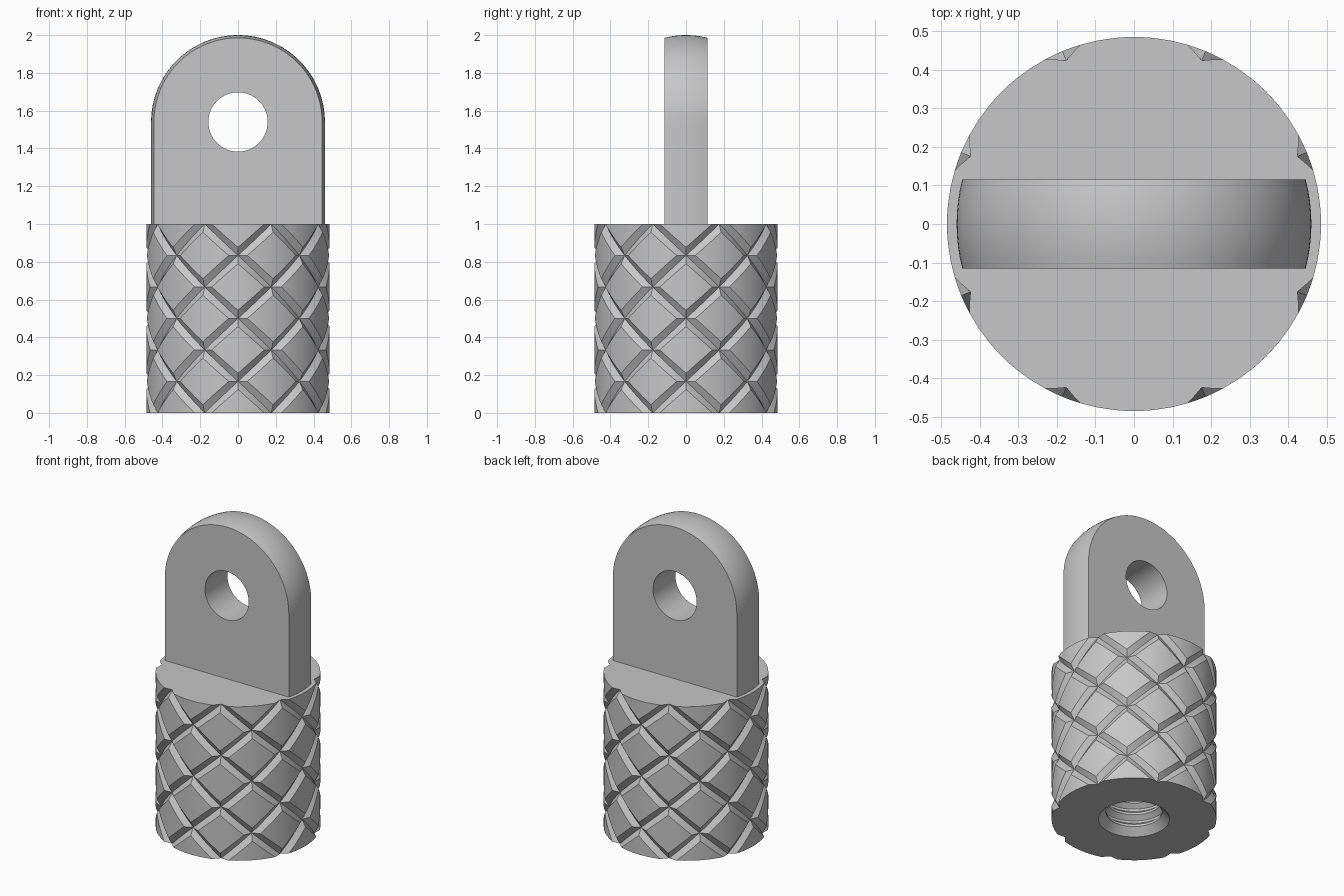
import bpy, bmesh, math

if "Cube" in bpy.data.objects:
    bpy.data.objects.remove(bpy.data.objects["Cube"])

grey = bpy.data.materials.new("plain grey")
grey.use_nodes = True
grey.diffuse_color = (0.57, 0.57, 0.57, 1)
grey.node_tree.nodes["Principled BSDF"].inputs["Base Color"].default_value = grey.diffuse_color


def skin(bm, rows, close_u=False):
    """Join equally long closed rings of points with quads."""
    rings = [[bm.verts.new(p) for p in row] for row in rows]
    pairs = list(zip(rings, rings[1:]))
    if close_u:
        pairs.append((rings[-1], rings[0]))
    for a, b in pairs:
        for k in range(len(a)):
            n = (k + 1) % len(a)
            bm.faces.new((a[k], a[n], b[n], b[k]))


def finish(bm, name):
    bmesh.ops.remove_doubles(bm, verts=bm.verts, dist=1e-5)
    bmesh.ops.dissolve_degenerate(bm, dist=1e-5, edges=bm.edges)
    bmesh.ops.recalc_face_normals(bm, faces=bm.faces)
    mesh = bpy.data.meshes.new(name)
    bm.to_mesh(mesh)
    bm.free()
    obj = bpy.data.objects.new(name, mesh)
    mesh.materials.append(grey)
    bpy.context.collection.objects.link(obj)
    bpy.ops.object.select_all(action='DESELECT')
    obj.select_set(True)
    bpy.context.view_layer.objects.active = obj
    bpy.ops.object.shade_smooth_by_angle(angle=math.radians(25))
    return obj


# Knurled body: mirrored tiles, each with one V groove on its diagonal
RADIUS, DEPTH, W = 0.485, 0.026, 0.26
AROUND, HIGH = 16, 6
COLUMNS = [0, W / 2, W, 0.5, 1 - W, 1 - W / 2, 1]


def knurl_point(i, j, p, q):
    cut = max(0, 1 - abs(p - q) / W)
    r = RADIUS - DEPTH * cut
    a = math.tau * (i + p) / AROUND - math.pi / 2
    v = q if (i + j) % 2 else 1 - q
    return (r * math.cos(a), r * math.sin(a), (j + v) / HIGH)


bm = bmesh.new()
for i in range(AROUND):
    for j in range(HIGH):
        cols = []
        for p in COLUMNS:
            qs = [0, max(0, p - W), p, min(1, p + W), 1]
            cols.append([bm.verts.new(knurl_point(i, j, p, q)) for q in qs])
        for a, b in zip(cols, cols[1:]):
            for k in range(4):
                bm.faces.new((a[k], b[k], b[k + 1], a[k + 1]))


def rim(j, q_low):
    """Outline of the knurl along the bottom or top edge."""
    pts = []
    for i in range(AROUND):
        q = q_low if (i + j) % 2 else 1 - q_low
        pts += [knurl_point(i, j, p, q) for p in COLUMNS[:-1]]
    return pts


def circle(r, z, like):
    angles = [math.atan2(p[1], p[0]) for p in like]
    return [(r * math.cos(a), r * math.sin(a), z) for a in angles]


# Flat top, and bottom with a chamfered, threaded blind bore
top, bottom = rim(HIGH - 1, 1), rim(0, 0)
skin(bm, [top, circle(0, 1, top)])
profile = [(0.21, 0), (0.165, 0.045)]
for k in range(7):
    z = 0.06 + k * 0.08
    profile += [(0.165, z), (0.195, z + 0.025), (0.195, z + 0.04), (0.165, z + 0.065)]
profile += [(0.165, 0.65), (0, 0.65)]
skin(bm, [bottom] + [circle(r, z, bottom) for r, z in profile])
finish(bm, "knurled_body")

# Rounded lug: slice of a domed cylinder with a cross hole
LUG_R, HALF, CENTRE, HOLE, FOOT = 0.46, 0.115, 1.54, 0.157, 0.995


def outline(y):
    r = math.sqrt(LUG_R ** 2 - y ** 2)
    drop = CENTRE - FOOT
    pts = [(r * math.cos(math.pi * k / 64), r * math.sin(math.pi * k / 64)) for k in range(65)]
    pts += [(-r, -drop * k / 12) for k in range(1, 13)]
    pts += [(-r + 2 * r * k / 16, -drop) for k in range(1, 17)]
    pts += [(r, -drop * (1 - k / 12)) for k in range(1, 12)]
    return [(x, y, CENTRE + z) for x, z in pts]


def hole(y):
    ring = []
    for x, _, z in outline(y):
        s = HOLE / math.hypot(x, z - CENTRE)
        ring.append((x * s, y, CENTRE + (z - CENTRE) * s))
    return ring


bm = bmesh.new()
depths = [HALF * (k / 4 - 1) for k in range(9)]
skin(bm, [hole(-HALF)] + [outline(y) for y in depths] + [hole(HALF)], close_u=True)
finish(bm, "lug")
